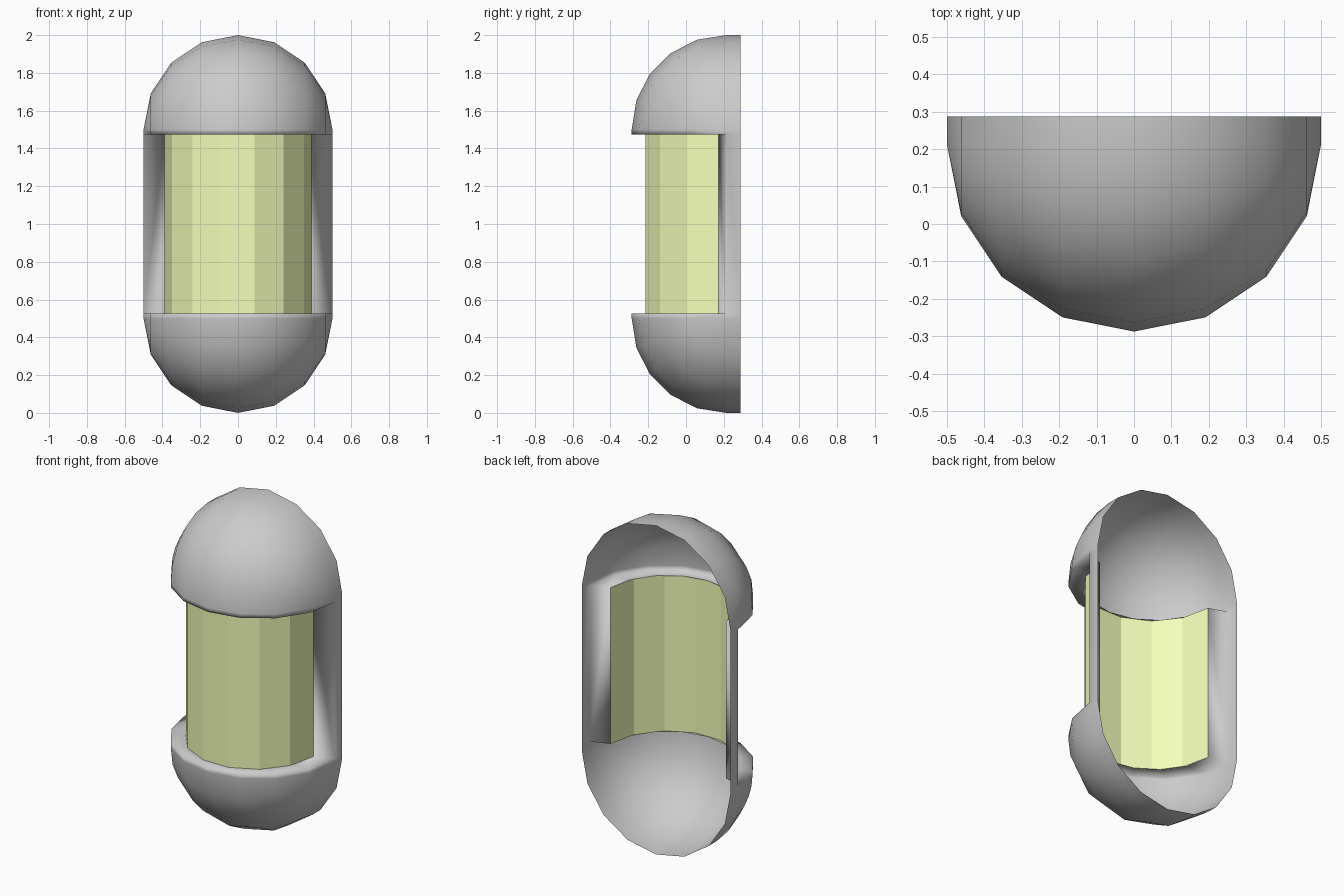
import bpy, bmesh
from math import sin, cos, pi

if "Cube" in bpy.data.objects:
    bpy.data.objects.remove(bpy.data.objects["Cube"])

R, YC, BACK = 0.5, 0.2125, 0.2875      # housing radius, axis depth, wall plane
Z_DOME, Z_RIM = 0.5, 0.525             # dome centre height, window edge height
GR, GY = 0.388, 0.172                  # diffuser radius and axis depth
NX, NR = 8, 5                          # dome segments


def make_object(name, bm):
    mesh = bpy.data.meshes.new(name)
    bm.to_mesh(mesh)
    bm.free()
    ob = bpy.data.objects.new(name, mesh)
    bpy.context.collection.objects.link(ob)
    return ob


def loft(bm, rows):
    vs = [[bm.verts.new(p) for p in row] for row in rows]
    for a, b in zip(vs, vs[1:]):
        for i in range(len(a) - 1):
            bm.faces.new((a[i], a[i + 1], b[i + 1], b[i]))


def dome_rows(flip):
    arc = [(-cos(pi * i / NX), sin(pi * i / NX)) for i in range(NX + 1)]
    # back collar, then the quarter sphere swept about the x axis
    rows = [[(R * x, BACK, Z_DOME - R * r) for x, r in arc]]
    for j in range(NR + 1):
        a = pi / 2 * j / NR
        rows.append([(R * x, YC - R * r * sin(a), Z_DOME - R * r * cos(a)) for x, r in arc])
    # short upright rim and the ledge running in to the diffuser
    rows.append([(R * x, YC - R * r, Z_RIM) for x, r in arc])
    rows.append([(GR * x, GY - (GR - 0.006) * r, Z_RIM) for x, r in arc])
    if flip:
        rows = [[(x, y, 2 - z) for x, y, z in row] for row in rows]
    return rows


# Housing: two domed ends joined by side strips, open at the back
bm = bmesh.new()
for flip in (False, True):
    loft(bm, dome_rows(flip))
for s in (-1, 1):
    heights = (Z_DOME, Z_RIM, 2 - Z_RIM, 2 - Z_DOME)
    loft(bm, [[(s * R, BACK, z), (s * R, YC, z)] for z in heights])
    loft(bm, [[(s * R, YC, z), (s * GR, GY, z)] for z in heights[1:3]])
# weld, dropping the collapsed faces at the dome poles and doubled collar quads
bmesh.ops.remove_doubles(bm, verts=bm.verts[:], dist=1e-4)
bmesh.ops.dissolve_degenerate(bm, edges=bm.edges[:], dist=1e-5)
bmesh.ops.recalc_face_normals(bm, faces=bm.faces[:])
top = max(bm.faces, key=lambda f: f.calc_center_median().z)
if top.normal.z < 0:
    bmesh.ops.reverse_faces(bm, faces=bm.faces[:])
for f in bm.faces:
    f.smooth = True
make_object("lamp_housing", bm)

# Diffuser: faceted half-round sheet filling the window
bm = bmesh.new()
N = 7
loft(bm, [[(-GR * cos(pi * i / N), GY - (GR + 0.008) * sin(pi * i / N), z) for i in range(N + 1)]
          for z in (Z_RIM, 2 - Z_RIM)])
diffuser = make_object("diffuser", bm)
mat = bpy.data.materials.new("pale_yellow")
mat.diffuse_color = (0.9, 1.0, 0.49, 1)
mat.use_nodes = True
mat.node_tree.nodes["Principled BSDF"].inputs["Base Color"].default_value = mat.diffuse_color
diffuser.data.materials.append(mat)
